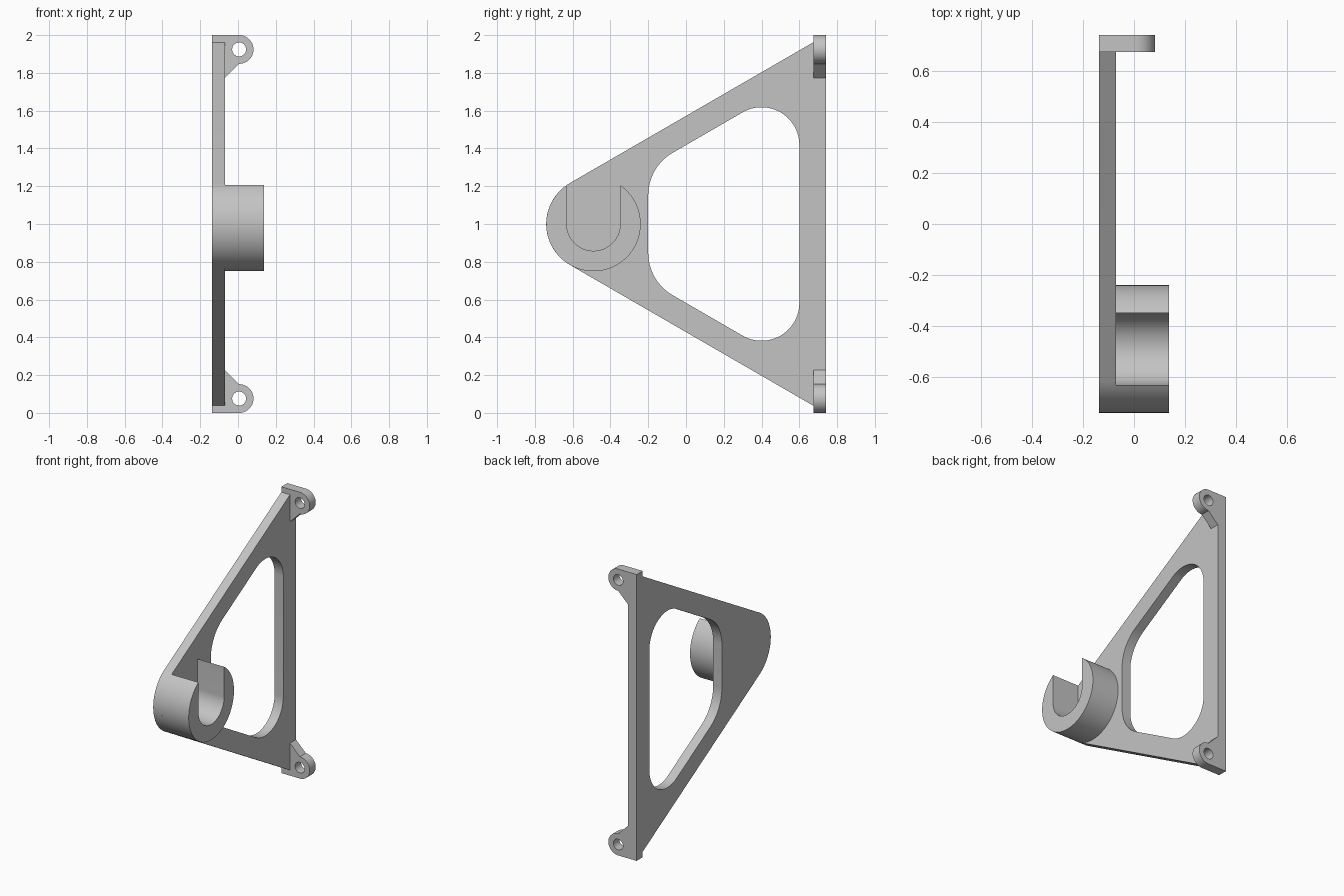
import bpy
import bmesh
from math import cos, sin, radians, sqrt, atan2, degrees
from mathutils import Matrix

if "Cube" in bpy.data.objects:
    bpy.data.objects.remove(bpy.data.objects["Cube"], do_unlink=True)

grey = bpy.data.materials.new("plain grey")
grey.use_nodes = True
grey.diffuse_color = (0.55, 0.55, 0.55, 1)
grey.node_tree.nodes["Principled BSDF"].inputs["Base Color"].default_value = grey.diffuse_color

# Local profile axes to world axes: side profiles are (y, z), front profiles are (x, z)
SIDE = Matrix(((0, 0, 1, 0), (1, 0, 0, 0), (0, 1, 0, 0), (0, 0, 0, 1)))
FRONT = Matrix(((1, 0, 0, 0), (0, 0, -1, 0), (0, 1, 0, 0), (0, 0, 0, 1)))


def arc(u, v, r, start, end, steps=24):
    angles = [radians(start + (end - start) * i / steps) for i in range(steps + 1)]
    return [(u + r * cos(a), v + r * sin(a)) for a in angles]


def mirrored(upper):
    """Close an upper half profile with its reflection about mid height."""
    return upper + [(u, 2 - v) for u, v in reversed(upper)]


def extrude_profile(name, loops, axes, near, far):
    """Fill the first loop, leave the others as holes, and extrude."""
    curve = bpy.data.curves.new(name, "CURVE")
    curve.dimensions = "2D"
    curve.fill_mode = "BOTH"
    curve.extrude = (far - near) / 2
    for loop in loops:
        spline = curve.splines.new("POLY")
        spline.points.add(len(loop) - 1)
        for point, (u, v) in zip(spline.points, loop):
            point.co = (u, v, 0, 1)
        spline.use_cyclic_u = True
    temp = bpy.data.objects.new(name + " profile", curve)
    bpy.context.collection.objects.link(temp)
    bpy.context.view_layer.update()
    mesh = bpy.data.meshes.new_from_object(
        temp.evaluated_get(bpy.context.evaluated_depsgraph_get()))
    bpy.data.objects.remove(temp, do_unlink=True)

    middle = (near + far) / 2
    mesh.transform(axes)
    mesh.transform(Matrix.Translation((middle, 0, 0) if axes is SIDE else (0, middle, 0)))
    bm = bmesh.new()
    bm.from_mesh(mesh)
    bmesh.ops.remove_doubles(bm, verts=bm.verts, dist=0.0001)
    bmesh.ops.recalc_face_normals(bm, faces=bm.faces)
    bm.to_mesh(mesh)
    bm.free()
    mesh.materials.clear()
    mesh.materials.append(grey)
    mesh.name = name
    obj = bpy.data.objects.new(name, mesh)
    bpy.context.collection.objects.link(obj)
    bpy.ops.object.select_all(action="DESELECT")
    obj.select_set(True)
    bpy.context.view_layer.objects.active = obj
    bpy.ops.object.shade_smooth_by_angle(angle=radians(30))
    return obj


back, inner, rail_front, rail_back = -0.137, -0.07, 0.674, 0.74
nose_y, nose_r = -0.49, 0.25

# Triangular side plate with a round nose and a rounded window
outline = mirrored([(rail_front, 1.962)] + arc(nose_y, 1, nose_r, 120, 180))
window = mirrored(arc(0.4, 1.418, 0.2, 0, 120) + arc(0.06, 1.152, 0.26, 120, 180))
extrude_profile("side_plate", [outline, window], SIDE, back, inner)

# Open-topped cup: the slot walls run up to the outer circle
slot_r = 0.142
rim = sqrt(nose_r ** 2 - slot_r ** 2)
tip = degrees(atan2(rim, slot_r))
cup = arc(nose_y, 1, nose_r, 180 - tip, 360 + tip, 64) + arc(nose_y, 1, slot_r, 360, 180, 40)
extrude_profile("cup", [cup], SIDE, inner, 0.137)

# Rear rail with a drilled ear at each end
ear_x, ear_z, ear_r = 0.006, 1.924, 0.076
ear = [(back, 2)] + arc(ear_x, ear_z, ear_r, 90, -90, 32) + [(inner, 1.773)]
holes = [arc(ear_x, z, 0.037, 0, 350, 35) for z in (ear_z, 2 - ear_z)]
extrude_profile("rear_rail", [mirrored(ear)] + holes, FRONT, rail_front, rail_back)
